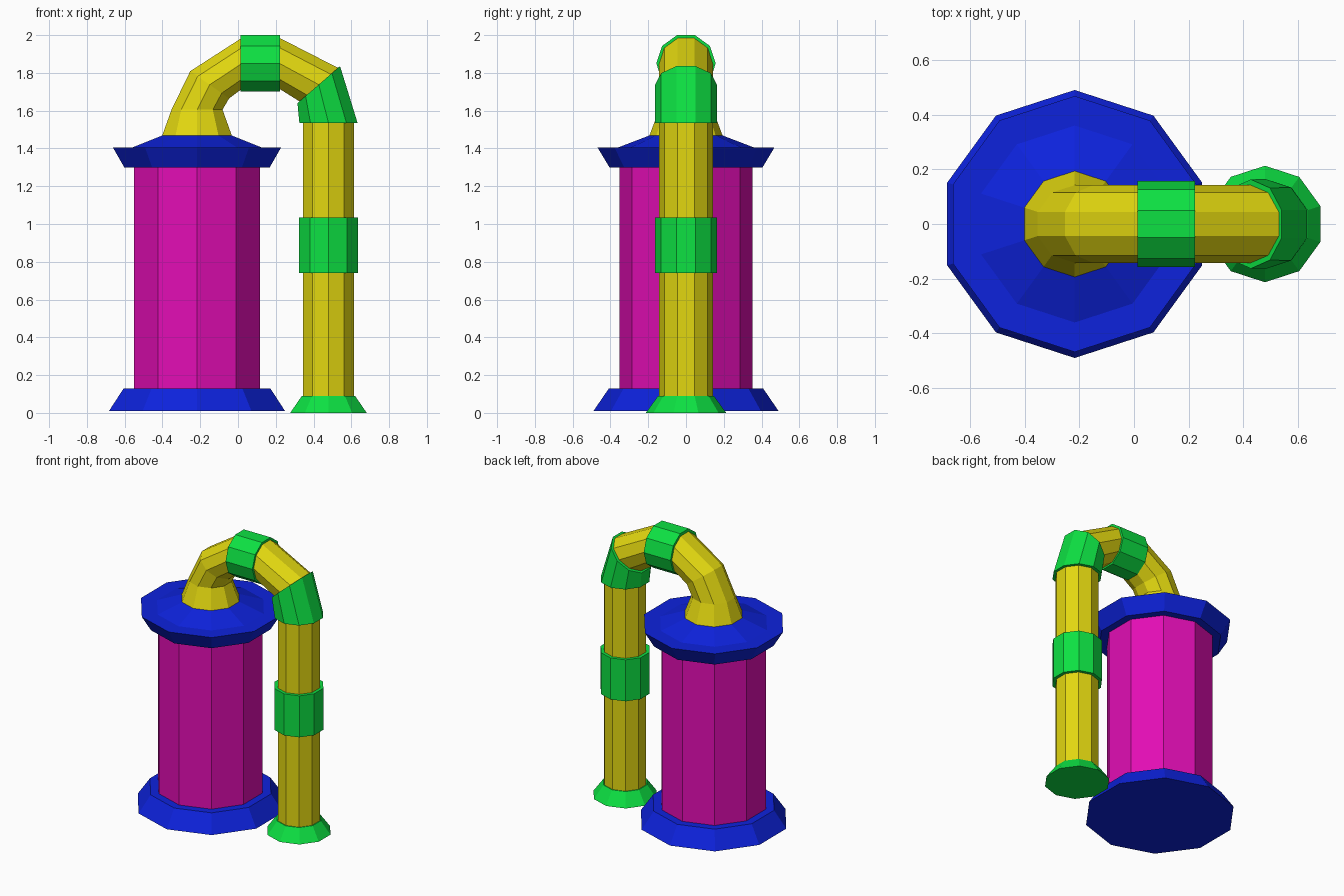
import bpy, bmesh
from math import cos, sin, radians

if "Cube" in bpy.data.objects:
    bpy.data.objects.remove(bpy.data.objects["Cube"])

SIDES = 10


def material(name, rgb):
    m = bpy.data.materials.new(name)
    m.diffuse_color = (*rgb, 1)
    m.use_nodes = True
    m.node_tree.nodes["Principled BSDF"].inputs["Base Color"].default_value = m.diffuse_color
    return m


BLUE = material("blue", (0.004, 0.016, 0.72))
MAGENTA = material("magenta", (0.76, 0.004, 0.46))
YELLOW = material("yellow", (0.76, 0.68, 0.005))
GREEN = material("green", (0.004, 0.75, 0.055))


def loft(name, rings, mat):
    """Skin ten-sided rings (x, z, radius in XZ plane, radius in y, tilt)."""
    bm = bmesh.new()
    loops = []
    for x, z, ru, ry, tilt in rings:
        t = radians(tilt)
        loop = []
        for k in range(SIDES):
            a = radians(90 + 360 * k / SIDES)
            u = ru * cos(a)
            loop.append(bm.verts.new((x + u * cos(t), ry * sin(a), z - u * sin(t))))
        loops.append(loop)
    for lo, hi in zip(loops, loops[1:]):
        for k in range(SIDES):
            n = (k + 1) % SIDES
            bm.faces.new((lo[k], lo[n], hi[n], hi[k]))
    bm.faces.new(loops[0][::-1])
    bm.faces.new(loops[-1])
    bmesh.ops.recalc_face_normals(bm, faces=bm.faces)
    me = bpy.data.meshes.new(name)
    bm.to_mesh(me)
    bm.free()
    me.materials.append(mat)
    ob = bpy.data.objects.new(name, me)
    bpy.context.collection.objects.link(ob)
    return ob


def upright(name, x, profile, mat):
    """Upright turned part from (radius, z) pairs."""
    return loft(name, [(x, z, r, r, 0) for r, z in profile], mat)


TANK_X, PIPE_X = -0.217, 0.479

# Tank
upright("tank_base", TANK_X, [(0.49, 0.01), (0.408, 0.13)], BLUE)
upright("tank_body", TANK_X, [(0.352, 0.12), (0.352, 1.31)], MAGENTA)
upright("tank_lid", TANK_X,
        [(0.405, 1.30), (0.468, 1.405), (0.36, 1.405), (0.19, 1.47)], BLUE)

# Arched pipe from lid to elbow
loft("arched_pipe", [
    (TANK_X, 1.465, 0.195, 0.195, 0),
    (TANK_X, 1.605, 0.142, 0.142, 0),
    (-0.15, 1.737, 0.132, 0.142, 35),
    (0.02, 1.85, 0.142, 0.142, 90),
    (0.22, 1.85, 0.142, 0.142, 90),
    (0.4275, 1.738, 0.142, 0.142, 139),
    (PIPE_X, 1.56, 0.14, 0.14, 180)], YELLOW)
loft("arch_collar", [(x, 1.85, 0.157, 0.157, 90) for x in (0.012, 0.223)], GREEN)
loft("elbow", [(0.4275, 1.738, 0.157, 0.163, 139),
               (PIPE_X, 1.535, 0.162, 0.165, 180)], GREEN)

# Standing pipe
upright("down_pipe", PIPE_X, [(0.142, 0.08), (0.142, 1.55)], YELLOW)
upright("pipe_collar", PIPE_X, [(0.165, 0.74), (0.165, 1.035)], GREEN)
upright("pipe_foot", PIPE_X, [(0.213, 0.0), (0.148, 0.09)], GREEN)
